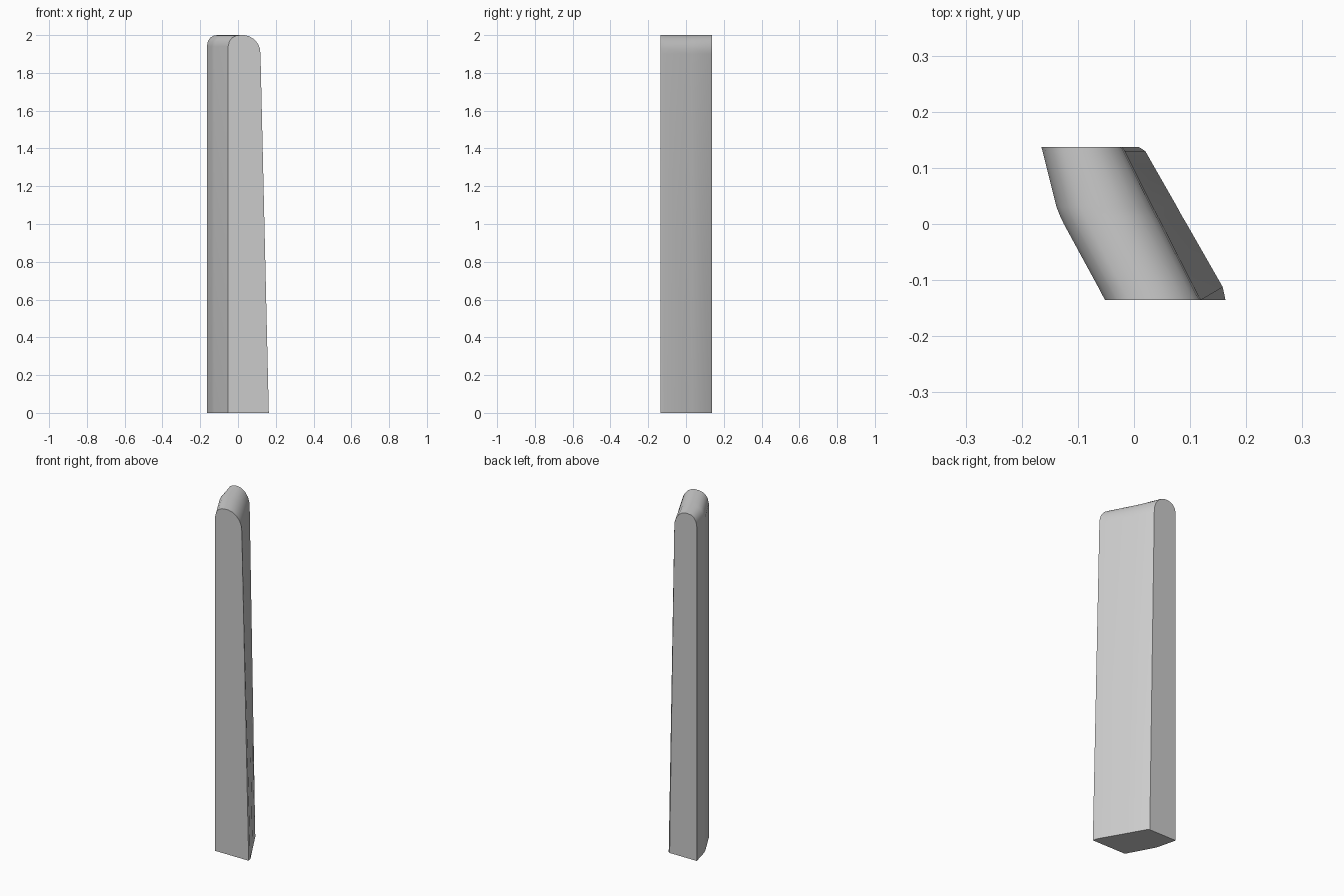
import bpy, bmesh, math

if "Cube" in bpy.data.objects:
    bpy.data.objects.remove(bpy.data.objects["Cube"])

# Sections along y: (y, left x, right x at the shoulder, right x at the ground)
sections = [
    (-0.135, -0.052, 0.119, 0.163),
    (-0.112, -0.064, 0.107, 0.158),
    (0.0, -0.125, 0.050, 0.094),
    (0.015, -0.132, 0.042, 0.085),
    (0.03, -0.138, 0.034, 0.077),
    (0.13, -0.163, -0.016, 0.020),
    (0.137, -0.165, -0.021, 0.009),
]

# Rounded top: (fraction of width, z)
arch = [(0, 1.94), (0.04, 1.968), (0.13, 1.987), (0.25, 1.997), (0.38, 2.0),
        (0.5, 2.0), (0.65, 1.994), (0.8, 1.979), (0.92, 1.955), (0.98, 1.93), (1, 1.9)]

# Loft the post through the sections
bm = bmesh.new()
rings = []
for y, left, shoulder, foot in sections:
    points = [(left, 0)] + [(left + f * (shoulder - left), z) for f, z in arch] + [(foot, 0)]
    rings.append([bm.verts.new((x, y, z)) for x, z in points])
n = len(rings[0])
for a, b in zip(rings, rings[1:]):
    for i in range(n):
        j = (i + 1) % n
        bm.faces.new((a[i], a[j], b[j], b[i]))
bm.faces.new(rings[0])
bm.faces.new(rings[-1])
bmesh.ops.recalc_face_normals(bm, faces=bm.faces)

mesh = bpy.data.meshes.new("post")
bm.to_mesh(mesh)
bm.free()
post = bpy.data.objects.new("post", mesh)
bpy.context.collection.objects.link(post)
bpy.context.view_layer.objects.active = post
post.select_set(True)
bpy.ops.object.shade_smooth_by_angle(angle=math.radians(35))
